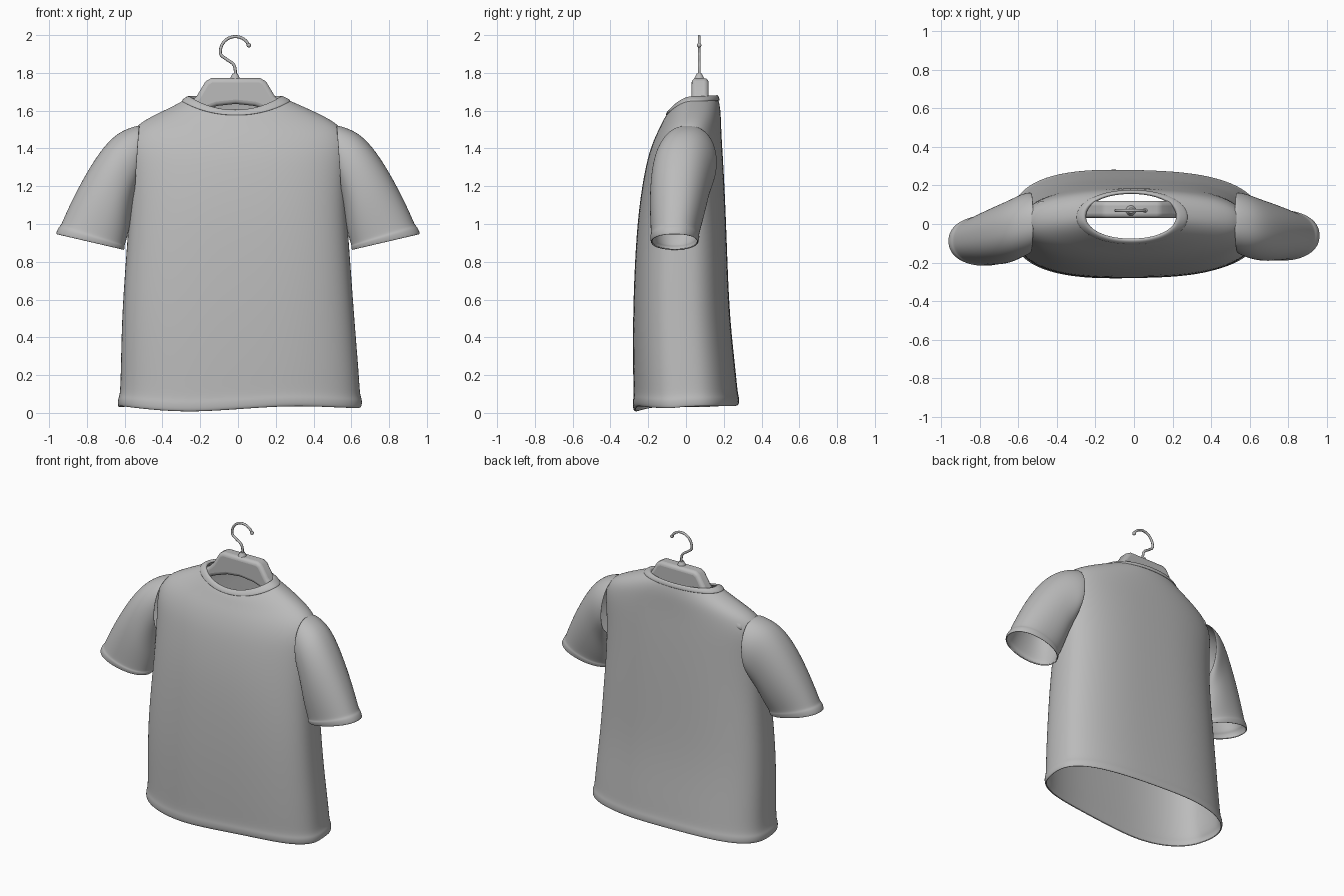
import bpy, bmesh
from math import sin, cos, pi, radians
from mathutils import Vector

cube = bpy.data.objects.get("Cube")
if cube:
    bpy.data.objects.remove(cube)

grey = bpy.data.materials.new("plain_grey")
grey.use_nodes = True
COLOUR = (0.5, 0.5, 0.5, 1)
grey.diffuse_color = COLOUR
grey.node_tree.nodes["Principled BSDF"].inputs["Base Color"].default_value = COLOUR

SEG = 40


def finish(name, bm):
    mesh = bpy.data.meshes.new(name)
    bmesh.ops.recalc_face_normals(bm, faces=bm.faces)
    bm.to_mesh(mesh)
    bm.free()
    mesh.materials.append(grey)
    obj = bpy.data.objects.new(name, mesh)
    bpy.context.collection.objects.link(obj)
    mesh.shade_smooth()
    return obj


def cloth_tube(name, rings, thickness=0.008):
    """Open tube of fabric through a list of point rings."""
    bm = bmesh.new()
    rows = [[bm.verts.new(p) for p in ring] for ring in rings]
    for a, b in zip(rows, rows[1:]):
        for i in range(SEG):
            j = (i + 1) % SEG
            bm.faces.new((a[i], a[j], b[j], b[i]))
    obj = finish(name, bm)
    solid = obj.modifiers.new("thickness", 'SOLIDIFY')
    solid.thickness = thickness
    solid.offset = -1
    sub = obj.modifiers.new("smooth", 'SUBSURF')
    sub.levels = sub.render_levels = 2
    return obj


def power(v, e):
    return (abs(v) ** e) * (1 if v >= 0 else -1)


def body_ring(cx, half, front, back, z_side, z_front, z_back, e, wave=0):
    pts = []
    for i in range(SEG):
        a = 2 * pi * i / SEG
        c, s = power(cos(a), 2 / e), power(sin(a), 2 / e)
        z = z_side + ((z_front if s < 0 else z_back) - z_side) * s * s
        y = (front + back) / 2 + (back - front) / 2 * s
        # gentle drape of the lower cloth
        z += wave * sin(3.6 * c) * (1 if s < 0 else -0.4)
        y -= wave * 1.2 * c * s
        pts.append((cx + half * c, y, z))
    return pts


# Torso: centre x, half width, front y, back y, side z, front z, back z, roundness, wave
torso = [
    (.01, .640, -.268, .272, .030, .018, .040, 2.7, .014),
    (.01, .648, -.280, .282, .036, .026, .046, 2.7, .014),
    (.01, .648, -.282, .280, .075, .068, .085, 2.7, .012),
    (.01, .637, -.276, .273, .092, .086, .102, 2.7, .012),
    (.01, .632, -.280, .265, .20, .20, .20, 2.7, .010),
    (.00, .617, -.282, .232, .50, .50, .50, 2.7, .005),
    (.00, .596, -.272, .220, .80, .80, .80, 2.7),
    (.00, .574, -.252, .210, 1.08, 1.08, 1.08, 2.6),
    (.00, .578, -.216, .198, 1.30, 1.30, 1.32, 2.5),
    (.00, .590, -.188, .190, 1.42, 1.40, 1.44, 2.4),
    (.00, .560, -.160, .186, 1.51, 1.47, 1.53, 2.2),
    (.00, .460, -.134, .184, 1.57, 1.52, 1.59, 2.1),
    (.00, .350, -.115, .178, 1.62, 1.56, 1.635, 2.1),
    (-.01, .275, -.100, .170, 1.657, 1.583, 1.665, 2.1),
    (-.015, .245, -.085, .163, 1.672, 1.600, 1.678, 2.1),
]
cloth_tube("shirt_torso", [body_ring(*r) for r in torso])

# Collar band, slightly proud of the torso
collar = [
    (-.01, .290, -.106, .177, 1.650, 1.574, 1.652, 2.1),
    (-.01, .284, -.108, .178, 1.660, 1.580, 1.664, 2.1),
    (-.015, .255, -.097, .170, 1.677, 1.600, 1.682, 2.1),
    (-.015, .240, -.083, .161, 1.678, 1.607, 1.683, 2.1),
    (-.015, .232, -.074, .154, 1.664, 1.598, 1.670, 2.1),
]
cloth_tube("collar", [body_ring(*r) for r in collar], .006)

# Sleeve: outer x and z, inner x and z, front y, back y
sleeve = [
    (.52, 1.525, .545, 1.14, -.150, .165),
    (.59, 1.505, .550, 1.11, -.168, .160),
    (.66, 1.465, .557, 1.07, -.180, .145),
    (.73, 1.385, .565, 1.03, -.188, .128),
    (.80, 1.275, .573, .985, -.192, .112),
    (.87, 1.145, .585, .935, -.190, .092),
    (.925, 1.025, .597, .897, -.186, .072),
    (.938, .992, .600, .886, -.186, .069),
    (.950, .985, .598, .882, -.191, .072),
    (.965, .950, .602, .864, -.187, .067),
    (.960, .944, .606, .862, -.182, .062),
]
for side, name in ((1, "left_sleeve"), (-1, "right_sleeve")):
    rings = []
    for ox, oz, ix, iz, front, back in sleeve:
        outer, inner = Vector((ox, 0, oz)), Vector((ix, 0, iz))
        mid, axis = (outer + inner) / 2, (outer - inner) / 2
        shift = (side - 1) * .014 * max(0, ox - .6) / .36
        ring = []
        for i in range(SEG):
            a = 2 * pi * i / SEG
            p = mid + axis * power(cos(a), .95)
            p.x *= side
            p.y = (front + back) / 2 + (back - front) / 2 * power(sin(a), .9) + shift
            ring.append(p)
        rings.append(ring)
    cloth_tube(name, rings)

# Hanger: half outline mirrored, extruded and rounded
half = [(.13, 1.772), (.16, 1.755), (.205, 1.68), (.25, 1.635), (.48, 1.50),
        (.50, 1.46), (.44, 1.46), (.20, 1.59), (.10, 1.625)]
outline = half + [(0, 1.636)] + [(-x, z) for x, z in reversed(half)]
bm = bmesh.new()
face = bm.faces.new([bm.verts.new((x - .012, .03, z)) for x, z in outline])
moved = bmesh.ops.extrude_face_region(bm, geom=[face])["geom"]
bmesh.ops.translate(bm, vec=(0, .09, 0),
                    verts=[v for v in moved if isinstance(v, bmesh.types.BMVert)])
hanger = finish("hanger_body", bm)
bevel = hanger.modifiers.new("rounding", 'BEVEL')
bevel.width = .024
bevel.segments = 4
bevel.limit_method = 'ANGLE'
bevel.angle_limit = radians(50)

# Hook wire
HOOK_Y = .07
arc = [(-.014 + .079 * cos(radians(a)), 1.913 + .079 * sin(radians(a)))
       for a in range(190, 24, -15)]
path = [(-.016, 1.76), (-.016, 1.825), (-.024, 1.845), (-.065, 1.875)] + arc
curve = bpy.data.curves.new("hook", 'CURVE')
curve.dimensions = '3D'
curve.bevel_depth = .008
curve.bevel_resolution = 3
curve.resolution_u = 6
curve.use_fill_caps = True
spline = curve.splines.new('BEZIER')
spline.bezier_points.add(len(path) - 1)
for point, (x, z) in zip(spline.bezier_points, path):
    point.co = (x, HOOK_Y, z)
    point.handle_left_type = point.handle_right_type = 'AUTO'
curve.materials.append(grey)
bpy.context.collection.objects.link(bpy.data.objects.new("hook", curve))

# Hook tip and the ferrule where the wire enters the hanger
bpy.ops.mesh.primitive_uv_sphere_add(segments=16, ring_count=10, radius=.012,
                                     location=(path[-1][0], HOOK_Y, path[-1][1]))
tip = bpy.context.object
tip.name = "hook_tip"
bpy.ops.mesh.primitive_cone_add(vertices=20, radius1=.028, radius2=.014, depth=.028,
                                location=(-.016, HOOK_Y, 1.782))
ferrule = bpy.context.object
ferrule.name = "ferrule"
for obj in (tip, ferrule):
    obj.data.materials.append(grey)
for obj in (tip, ferrule, hanger):
    bpy.ops.object.select_all(action='DESELECT')
    obj.select_set(True)
    bpy.context.view_layer.objects.active = obj
    bpy.ops.object.shade_smooth_by_angle(angle=radians(35))
